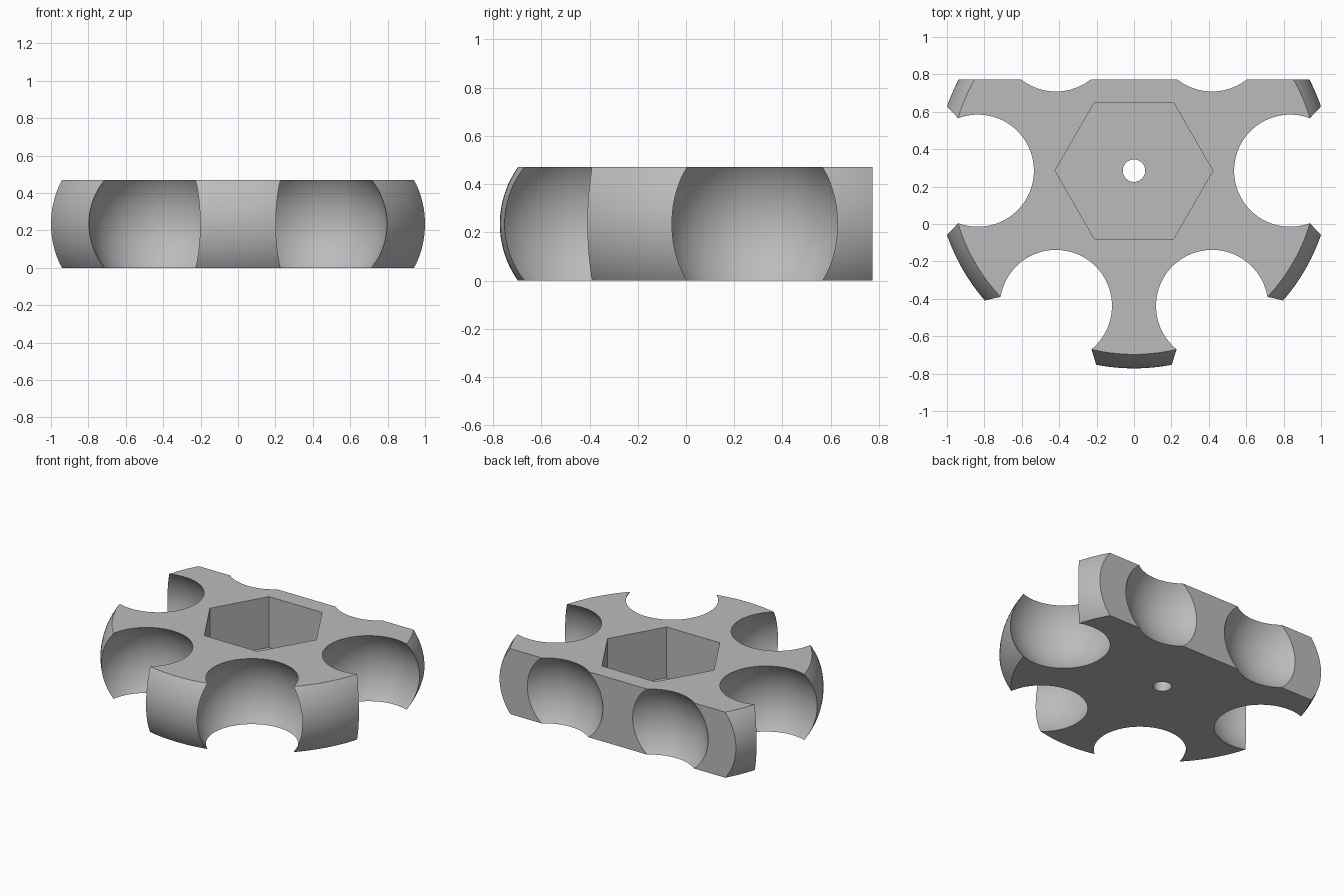
import bpy, bmesh
from math import sin, cos, pi, radians
from mathutils import Matrix, Vector

cube = bpy.data.objects.get("Cube")
if cube:
    bpy.data.objects.remove(cube)

HUB_Y = 0.285       # rotation centre of the disc
HEIGHT = 0.47
RIM, RIM_EDGE = 1.057, 0.982   # radius at mid height and at the flat faces
BACK_Y = 0.773

grey = bpy.data.materials.new("plain grey")
grey.use_nodes = True
colour = (0.5, 0.5, 0.5, 1)
grey.diffuse_color = colour
grey.node_tree.nodes["Principled BSDF"].inputs["Base Color"].default_value = colour


def make(name, bm):
    bmesh.ops.recalc_face_normals(bm, faces=bm.faces)
    mesh = bpy.data.meshes.new(name)
    bm.to_mesh(mesh)
    bm.free()
    mesh.materials.append(grey)
    ob = bpy.data.objects.new(name, mesh)
    bpy.context.collection.objects.link(ob)
    return ob


def prism(name, sides, radius, z0, z1):
    bm = bmesh.new()
    bmesh.ops.create_cone(bm, cap_ends=True, segments=sides, radius1=radius, radius2=radius,
                          depth=z1 - z0, matrix=Matrix.Translation((0, HUB_Y, (z0 + z1) / 2)))
    return bm


# Disc with a bulging rim, made as stacked rings
half = HEIGHT / 2
sag = RIM - RIM_EDGE
arc_r = (half ** 2 + sag ** 2) / (2 * sag)
bm = bmesh.new()
steps, sides = 24, 192
rings = []
for i in range(steps + 1):
    z = HEIGHT * i / steps
    r = RIM - arc_r + (arc_r ** 2 - (z - half) ** 2) ** 0.5
    rings.append([bm.verts.new((r * cos(2 * pi * k / sides), HUB_Y + r * sin(2 * pi * k / sides), z))
                  for k in range(sides)])
for low, high in zip(rings, rings[1:]):
    for k in range(sides):
        n = (k + 1) % sides
        bm.faces.new((low[k], low[n], high[n], high[k]))
bm.faces.new(rings[0][::-1])
bm.faces.new(rings[-1])
body = make("holder_body", bm)

# Cutters: flat back, six ball sockets, hexagonal pocket, centre hole
cutters = []
bm = bmesh.new()
bmesh.ops.create_cube(bm, size=1, matrix=Matrix.Translation((0, BACK_Y + 1, half)) @ Matrix.Diagonal((4, 2, 2, 1)))
cutters.append(make("back_cutter", bm))
for i in range(6):
    a = radians(60 * i)
    bm = bmesh.new()
    bmesh.ops.create_uvsphere(bm, u_segments=96, v_segments=48, radius=0.381,
                              matrix=Matrix.Translation((0.835 * cos(a), HUB_Y + 0.835 * sin(a), half)))
    cutters.append(make("socket_cutter", bm))
pocket = prism("pocket", 6, 0.422, 0.105, 1)
xs = max(v.co.x for v in pocket.verts)
if xs < 0.4:        # put two corners on the x axis
    bmesh.ops.rotate(pocket, cent=Vector((0, HUB_Y, 0)), matrix=Matrix.Rotation(pi / 6, 3, 'Z'), verts=pocket.verts)
cutters.append(make("pocket_cutter", pocket))
cutters.append(make("hole_cutter", prism("hole", 48, 0.06, -1, 1)))

bpy.ops.object.select_all(action='DESELECT')
body.select_set(True)
bpy.context.view_layer.objects.active = body
for cutter in cutters:
    cutter.hide_render = True
    mod = body.modifiers.new("cut", 'BOOLEAN')
    mod.operation = 'DIFFERENCE'
    mod.solver = 'EXACT'
    mod.object = cutter
    bpy.ops.object.modifier_apply(modifier=mod.name)
    bpy.data.objects.remove(cutter)

bpy.ops.object.shade_smooth_by_angle(angle=radians(30))
